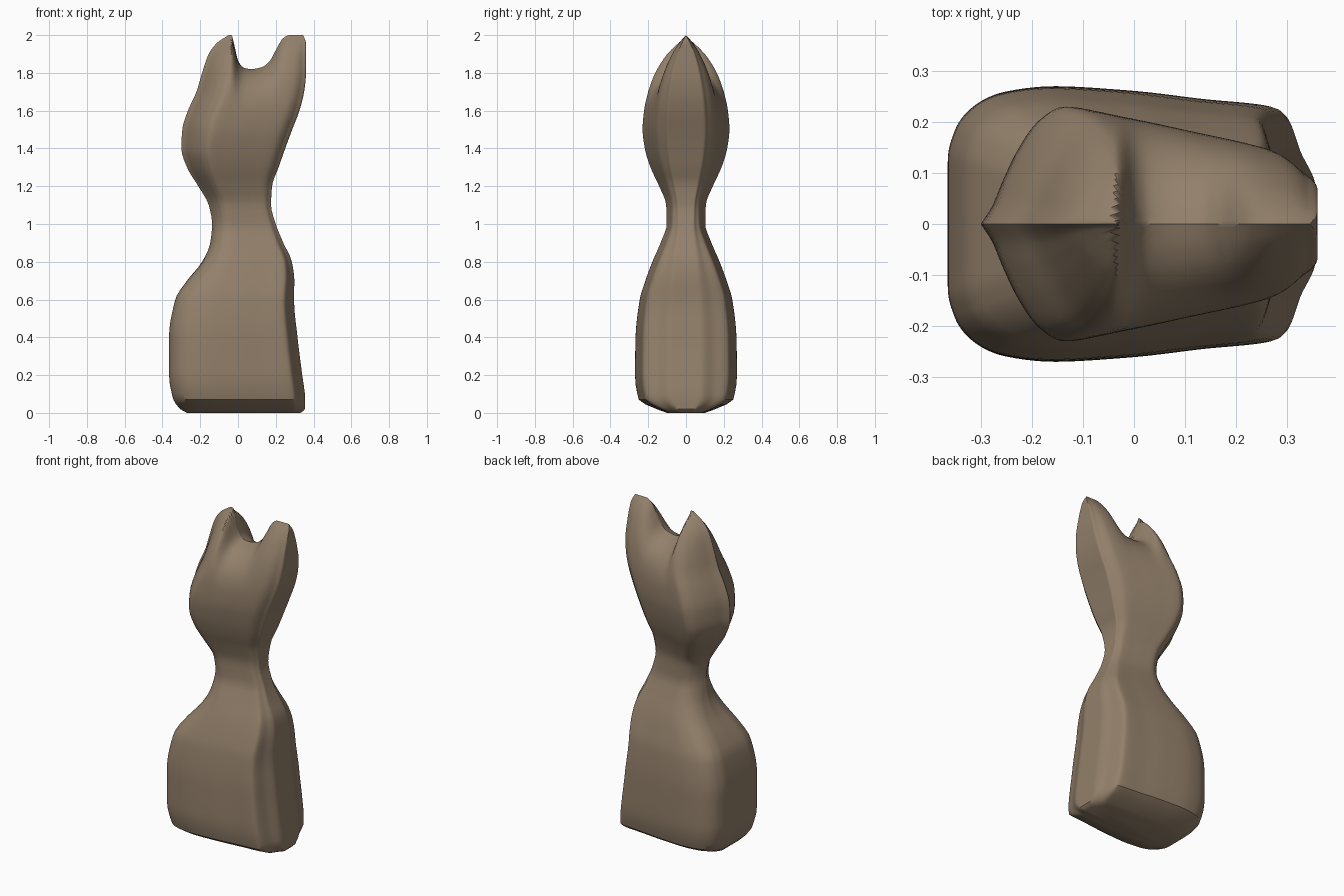
import bpy
import bmesh

if "Cube" in bpy.data.objects:
    bpy.data.objects.remove(bpy.data.objects["Cube"])

# Outline by height: z, left x, right x, half depth
OUTLINE = [
    (0.00, -.27, .330, .10), (0.02, -.305, .354, .155), (0.07, -.342, .356, .25),
    (0.20, -.365, .340, .27), (0.40, -.365, .315, .267), (0.60, -.332, .297, .245),
    (0.70, -.270, .298, .215), (0.80, -.190, .285, .178), (0.90, -.147, .240, .135),
    (1.00, -.137, .200, .102), (1.10, -.155, .175, .105), (1.20, -.210, .180, .142),
    (1.30, -.270, .215, .188), (1.40, -.300, .250, .218), (1.50, -.295, .287, .23),
    (1.60, -.265, .325, .222), (1.70, -.220, .350, .20), (1.80, -.190, .360, .163),
    (1.90, -.155, .360, .103), (1.96, -.110, .359, .05), (2.00, -.050, .345, .0)]
# Half cross-sections from left to right: fraction of width, fraction of half depth
BODY = [(0, 0), (0, .45), (.02, .68), (.07, .85), (.16, .96), (.30, 1),
        (.50, .97), (.70, .91), (.91, .84), (.96, .55), (1, .28), (1, 0)]
HEAD = [(0, 0), (.04, .16), (.08, .40), (.13, .66), (.20, .90), (.28, 1),
        (.45, .92), (.65, .81), (.90, .65), (.96, .52), (1, .40), (1, 0)]
# Top edge with the notch between the two tips: x, z
TOP = [(-.4, 2), (-.035, 2), (-.02, 1.95), (0, 1.865), (.03, 1.828), (.07, 1.82),
       (.13, 1.832), (.17, 1.865), (.20, 1.92), (.24, 1.985), (.27, 2), (.4, 2)]


def smooth(table, t, col):
    """Monotone cubic interpolation of one table column."""
    def slope(i):
        a, b = table[i], table[i + 1]
        return (b[col] - a[col]) / (b[0] - a[0])

    def tangent(i):
        if i == 0 or i == len(table) - 1:
            return slope(min(i, len(table) - 2))
        p, q = slope(i - 1), slope(i)
        return 0 if p * q <= 0 else 2 * p * q / (p + q)
    i = 0
    while i < len(table) - 2 and t > table[i + 1][0]:
        i += 1
    a, b = table[i], table[i + 1]
    h = b[0] - a[0]
    f = (t - a[0]) / h
    return (a[col] * (2 * f**3 - 3 * f**2 + 1) + b[col] * (3 * f**2 - 2 * f**3)
            + h * (tangent(i) * (f**3 - 2 * f**2 + f) + tangent(i + 1) * (f**3 - f**2)))


def half_section(points, steps):
    table = [(i, *p) for i, p in enumerate(points)]
    n = (len(points) - 1) * steps
    return [(smooth(table, i / steps, 1), smooth(table, i / steps, 2)) for i in range(n + 1)]


body, head = half_section(BODY, 8), half_section(HEAD, 8)
levels = [0, .01, .02, .045, .07, .1, .15] + [.2 + .03 * i for i in range(57)]
levels += [1.9 + .0125 * i for i in range(8)] + [1.994, 2.0]

bm = bmesh.new()
rings = []
for s in levels:
    x0, x1, depth = (smooth(OUTLINE, s, c) for c in (1, 2, 3))
    blend = min(max((s - .6) / .65, 0), 1)
    blend = blend * blend * (3 - 2 * blend)
    lift = max((s - 1.4) / .6, 0) ** 2
    half = []
    for (u, v), (hu, hv) in zip(body, head):
        u, v = u + (hu - u) * blend, v + (hv - v) * blend
        x = x0 + (x1 - x0) * u
        half.append((x, depth * v, s + (smooth(TOP, x, 1) - 2) * lift))
    loop = [(x, -y, z) for x, y, z in half] + half[-2:0:-1]
    rings.append([bm.verts.new(p) for p in loop])

# Skin between the rings
for low, high in zip(rings, rings[1:]):
    for i in range(len(low)):
        j = (i + 1) % len(low)
        bm.faces.new((low[i], low[j], high[j], high[i]))
# Flat base
bm.faces.new(rings[0][::-1])
bmesh.ops.remove_doubles(bm, verts=bm.verts, dist=.0002)
bmesh.ops.recalc_face_normals(bm, faces=bm.faces)

mesh = bpy.data.meshes.new("carved_figure")
bm.to_mesh(mesh)
bm.free()
figure = bpy.data.objects.new("carved_figure", mesh)
bpy.context.collection.objects.link(figure)

clay = bpy.data.materials.new("warm brown clay")
clay.diffuse_color = (.29, .215, .145, 1)
clay.use_nodes = True
clay.node_tree.nodes["Principled BSDF"].inputs["Base Color"].default_value = clay.diffuse_color
mesh.materials.append(clay)

bpy.context.view_layer.objects.active = figure
figure.select_set(True)
bpy.ops.object.shade_smooth_by_angle(angle=.6)
